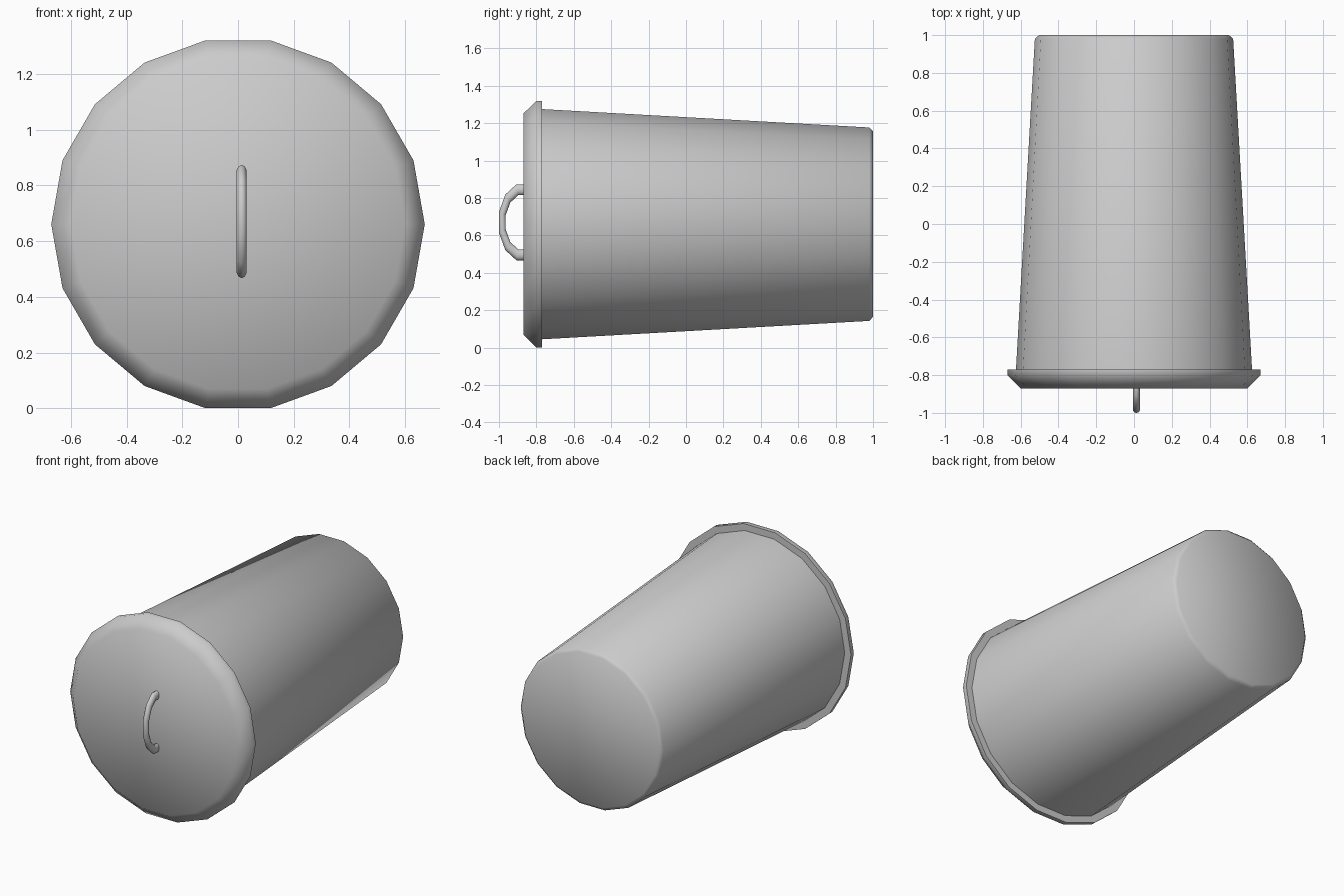
import bpy
import bmesh
from math import cos, sin, pi, radians
from mathutils import Matrix, Vector

if "Cube" in bpy.data.objects:
    bpy.data.objects.remove(bpy.data.objects["Cube"], do_unlink=True)

SIDES = 18
AXIS_Z = 0.66

grey = bpy.data.materials.new("plain_grey")
grey.use_nodes = True
colour = (0.6, 0.6, 0.6, 1)
grey.diffuse_color = colour
grey.node_tree.nodes["Principled BSDF"].inputs["Base Color"].default_value = colour


def finish(obj, name):
    """Name the part, colour it and smooth all but its hard edges."""
    obj.name = obj.data.name = name
    obj.data.materials.append(grey)
    bpy.ops.object.select_all(action='DESELECT')
    obj.select_set(True)
    bpy.context.view_layer.objects.active = obj
    bpy.ops.object.shade_smooth_by_angle(angle=radians(60))


def lathe(name, profile):
    """Closed solid turned about the lying axis from (y, radius) points."""
    bm = bmesh.new()
    rings = []
    for y, r in profile:
        angles = [2 * pi * i / SIDES for i in range(SIDES)]
        rings.append([bm.verts.new((r * cos(a), y, AXIS_Z + r * sin(a))) for a in angles])
    for near, far in zip(rings, rings[1:]):
        for i in range(SIDES):
            j = (i + 1) % SIDES
            bm.faces.new((near[i], near[j], far[j], far[i]))
    bm.faces.new(rings[0])
    bm.faces.new(rings[-1])
    bmesh.ops.recalc_face_normals(bm, faces=bm.faces)
    mesh = bpy.data.meshes.new(name)
    bm.to_mesh(mesh)
    bm.free()
    obj = bpy.data.objects.new(name, mesh)
    bpy.context.collection.objects.link(obj)
    finish(obj, name)


# Tapered can with a chamfered base, and its overhanging lid
lathe("can_body", [(-0.79, 0.626), (0.98, 0.525), (1.0, 0.503)])
lathe("lid", [(-0.87, 0.60), (-0.80, 0.67), (-0.77, 0.67)])

# Loop handle: a stretched ring, trimmed just inside the lid
bpy.ops.mesh.primitive_torus_add(major_segments=12, minor_segments=10,
                                 major_radius=0.114, minor_radius=0.019,
                                 location=(0, 0, 0))
handle = bpy.context.object
bm = bmesh.new()
bm.from_mesh(handle.data)
place = (Matrix.Translation((0.013, -0.872, 0.67))
         @ Matrix.Diagonal((1, 1, 1.58, 1))
         @ Matrix.Rotation(radians(15), 4, 'X')
         @ Matrix.Rotation(radians(90), 4, 'Y'))
bm.transform(place)
bmesh.ops.bisect_plane(bm, geom=bm.verts[:] + bm.edges[:] + bm.faces[:],
                       plane_co=Vector((0, -0.85, 0)), plane_no=Vector((0, 1, 0)),
                       clear_outer=True)
bmesh.ops.holes_fill(bm, edges=[e for e in bm.edges if e.is_boundary])
bmesh.ops.recalc_face_normals(bm, faces=bm.faces)
bm.to_mesh(handle.data)
bm.free()
finish(handle, "lid_handle")
